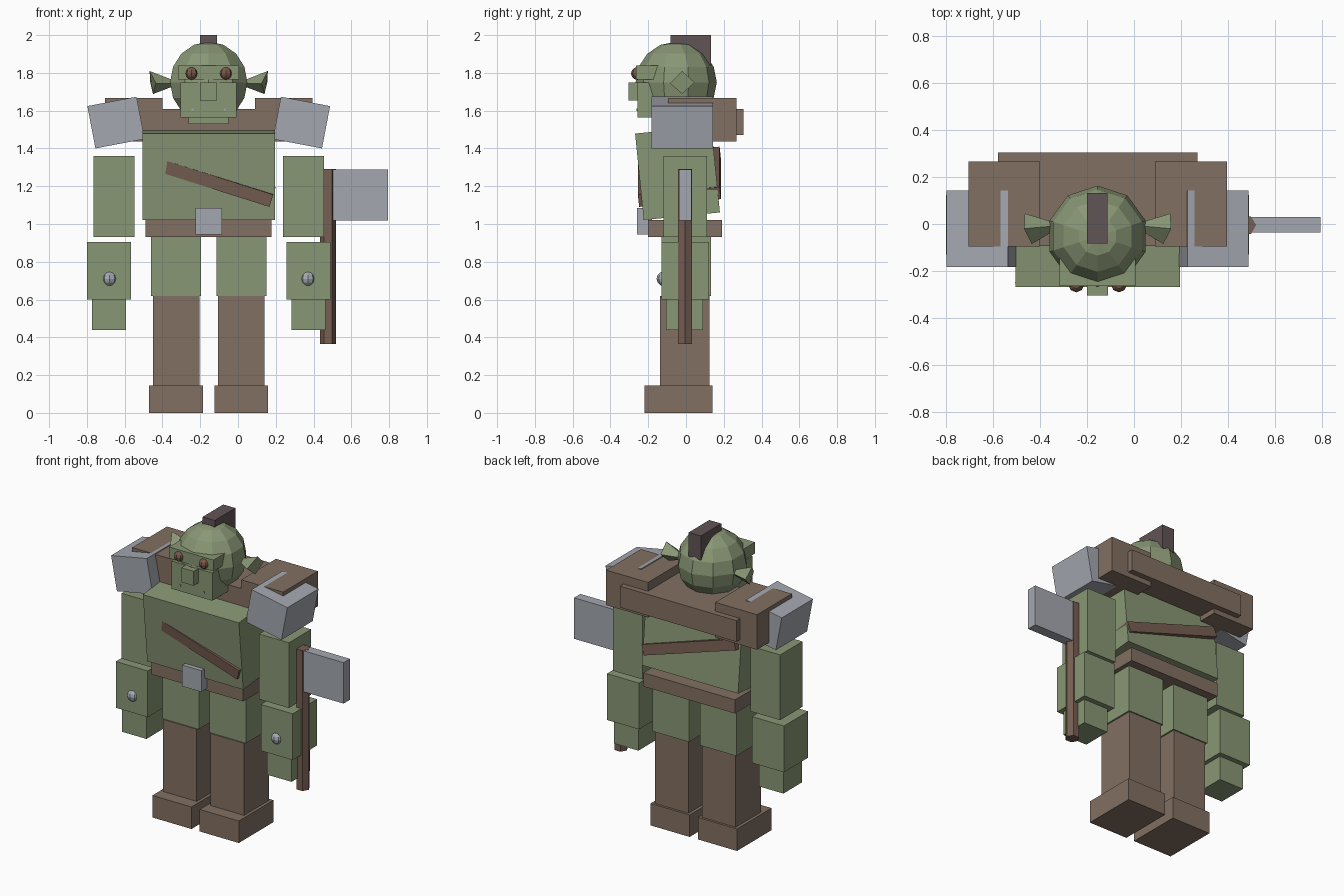
import bpy, bmesh, math
from mathutils import Matrix, Vector

if "Cube" in bpy.data.objects:
    bpy.data.objects.remove(bpy.data.objects["Cube"])

CX = -0.155  # symmetry plane of the body


def srgb(r, g, b):
    f = lambda c: (c / 255 / 12.92) if c < 10 else ((c / 255 + 0.055) / 1.055) ** 2.4
    return (f(r), f(g), f(b), 1)


def material(name, rgb):
    m = bpy.data.materials.new(name)
    m.diffuse_color = srgb(*rgb)
    m.use_nodes = True
    m.node_tree.nodes["Principled BSDF"].inputs["Base Color"].default_value = m.diffuse_color
    return m


GREEN = material("green_skin", (137, 151, 117))
BROWN = material("brown_hide", (130, 112, 98))
STRAP = material("red_brown_leather", (118, 94, 82))
STEEL = material("grey_steel", (164, 168, 176))
HAIR = material("dark_hair", (97, 84, 86))
EYE = material("eye_brown", (122, 88, 75))


def finish(name, bm, mat):
    bmesh.ops.recalc_face_normals(bm, faces=bm.faces[:])
    me = bpy.data.meshes.new(name)
    bm.to_mesh(me)
    bm.free()
    me.materials.append(mat)
    ob = bpy.data.objects.new(name, me)
    bpy.context.collection.objects.link(ob)
    return ob


def block(name, mat, center, size, rot=(0, 0)):
    """Box with optional rotation about x, then y (degrees)."""
    bm = bmesh.new()
    m = (Matrix.Translation(center)
         @ Matrix.Rotation(math.radians(rot[1]), 4, 'Y')
         @ Matrix.Rotation(math.radians(rot[0]), 4, 'X')
         @ Matrix.Diagonal((*size, 1)))
    bmesh.ops.create_cube(bm, size=1, matrix=m)
    return finish(name, bm, mat)


def span(name, mat, x, y, z):
    """Box given by its extent on each axis."""
    c = [(a + b) / 2 for a, b in (x, y, z)]
    return block(name, mat, c, [b - a for a, b in (x, y, z)])


def pair(name, mat, x, y, z):
    """Box on the left and its mirror on the right."""
    span(name + "_left", mat, x, y, z)
    span(name + "_right", mat, (2 * CX - x[1], 2 * CX - x[0]), y, z)


def ball(name, mat, center, r, seg, rings):
    bm = bmesh.new()
    bmesh.ops.create_uvsphere(bm, u_segments=seg, v_segments=rings, radius=r,
                              matrix=Matrix.Translation(center))
    return finish(name, bm, mat)


# Legs
pair("boot", BROWN, (-0.47, -0.185), (-0.22, 0.14), (0, 0.145))
pair("shin", BROWN, (-0.45, -0.205), (-0.137, 0.125), (0.145, 0.62))
pair("thigh", GREEN, (-0.46, -0.195), (-0.13, 0.133), (0.62, 0.935))

# Torso, belt and sash
block("torso", GREEN, (CX, -0.045, 1.27), (0.70, 0.405, 0.46), (5.7, 0))
span("belt", BROWN, (-0.49, 0.178), (-0.2, 0.19), (0.93, 1.02))
span("belt_buckle", STEEL, (-0.225, -0.085), (-0.26, -0.18), (0.945, 1.085))
block("sash", STRAP, (-0.153, -0.035, 1.25), (0.705, 0.435, 0.068), (5.7, 17.6))

# Fur mantle over the shoulders
span("mantle_beam", BROWN, (-0.58, 0.27), (-0.094, 0.304), (1.47, 1.61))
pair("mantle_pad", BROWN, (-0.705, -0.40), (-0.095, 0.267), (1.437, 1.668))

# Arms
pair("upper_arm", GREEN, (-0.765, -0.548), (-0.12, 0.112), (0.93, 1.36))
pair("forearm", GREEN, (-0.80, -0.567), (-0.13, 0.123), (0.60, 0.905))
pair("hand", GREEN, (-0.773, -0.594), (-0.105, 0.09), (0.44, 0.60))
for side, s in (("left", -1), ("right", 1)):
    block("shoulder_plate_" + side, STEEL, (CX + s * 0.491, -0.02, 1.537),
          (0.265, 0.325, 0.228), (0, s * 10.8))
    ball("bracer_knob_" + side, STEEL, (CX + s * 0.525, -0.117, 0.71), 0.039, 8, 6)
    ball("eye_" + side, EYE, (CX + s * 0.091, -0.257, 1.797), 0.034, 8, 6)
    # Small tusk tips on the jaw
    block("tusk_" + side, STEEL, (CX + s * 0.085, -0.257, 1.605), (0.01, 0.008, 0.012))
    # Flared four-sided ear
    bm = bmesh.new()
    pts = ((0.313, -0.02, 1.81), (0.28, -0.085, 1.745), (0.295, -0.02, 1.688),
           (0.31, 0.045, 1.75), (0.145, -0.005, 1.745))
    v = [bm.verts.new((CX + s * x, y, z)) for x, y, z in pts]
    bm.faces.new(v[:4])
    for i in range(4):
        bm.faces.new((v[i], v[(i + 1) % 4], v[4]))
    finish("ear_" + side, bm, GREEN)

# Head
ball("head", GREEN, (CX, -0.052, 1.75), 0.215, 10, 8)
span("neck", GREEN, (-0.262, -0.05), (-0.16, 0.05), (1.53, 1.62))
span("jaw", GREEN, (-0.305, -0.008), (-0.256, -0.09), (1.565, 1.748))
span("brow", GREEN, (-0.318, 0.006), (-0.264, -0.13), (1.765, 1.84))
span("nose", GREEN, (-0.2, -0.11), (-0.305, -0.22), (1.655, 1.75))
span("hair_crest", HAIR, (-0.2, -0.112), (-0.082, 0.132), (1.84, 2.0))

# Axe
bm = bmesh.new()
bmesh.ops.create_cone(bm, cap_ends=True, segments=6, radius1=0.043, radius2=0.043, depth=0.925,
                      matrix=Matrix.Translation((0.477, -0.005, 0.8275))
                      @ Matrix.Rotation(math.radians(30), 4, 'Z'))
# keep a ridge pointing sideways
ridge = max(abs(v.co.x - 0.477) for v in bm.verts)
if ridge < 0.042:
    bmesh.ops.rotate(bm, verts=bm.verts[:], cent=Vector((0.477, -0.005, 0)),
                     matrix=Matrix.Rotation(math.radians(30), 3, 'Z'))
finish("axe_handle", bm, STRAP)
span("axe_blade", STEEL, (0.502, 0.795), (-0.036, 0.03), (1.018, 1.288))
